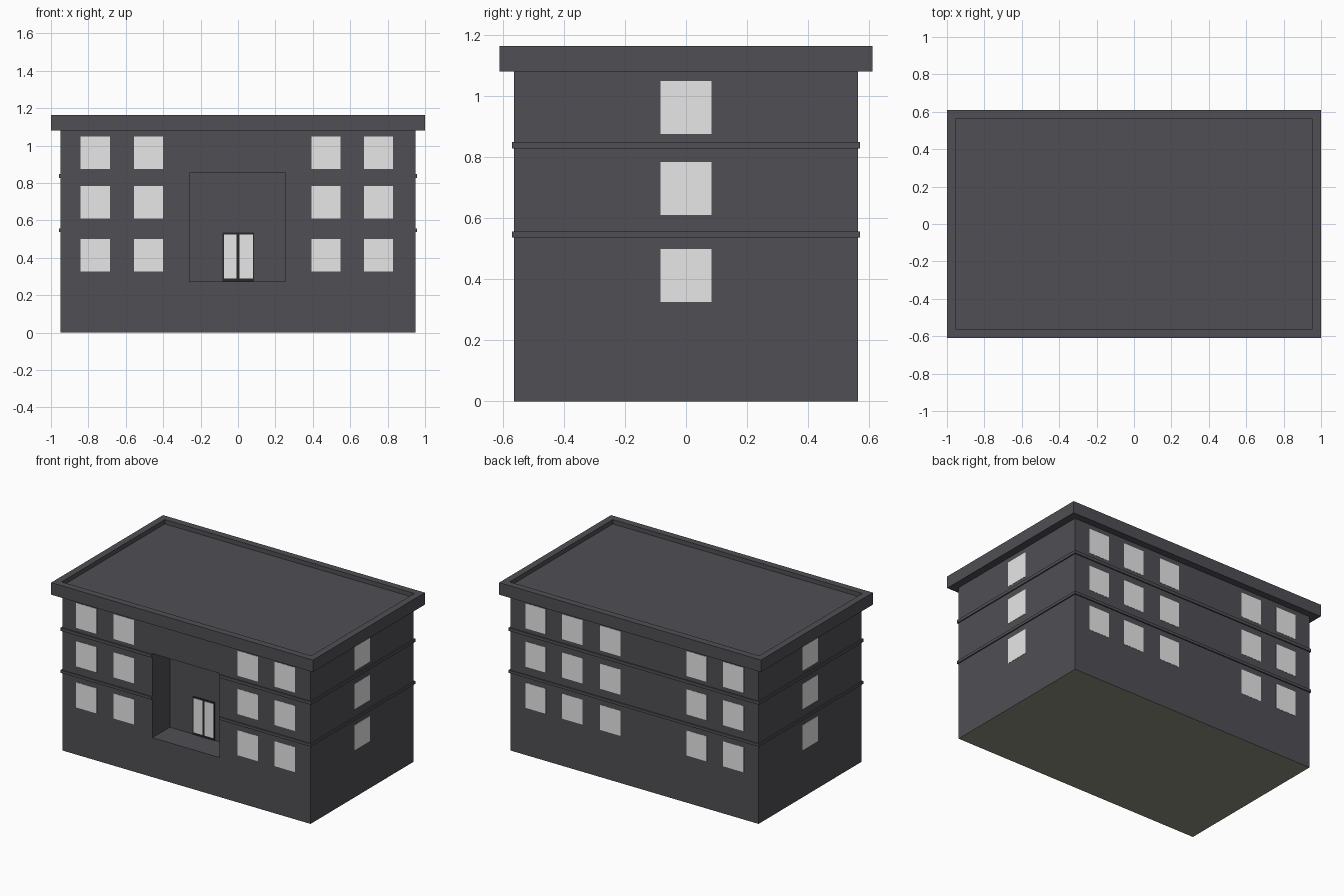
import bpy, bmesh
from mathutils import Vector

if "Cube" in bpy.data.objects:
    bpy.data.objects.remove(bpy.data.objects["Cube"])


def mat(name, rgb):
    m = bpy.data.materials.new(name)
    m.diffuse_color = (*rgb, 1)
    m.use_nodes = True
    m.node_tree.nodes["Principled BSDF"].inputs["Base Color"].default_value = m.diffuse_color
    return m


WALL = mat("charcoal wall", (0.080, 0.077, 0.087))
GLASS = mat("pale window", (0.80, 0.80, 0.80))
BASE = mat("olive underside", (0.28, 0.28, 0.23))
FRAME = mat("dark door frame", (0.02, 0.02, 0.022))


def add_box(bm, x0, x1, y0, y1, z0, z1):
    verts = bmesh.ops.create_cube(bm, size=1)["verts"]
    for v in verts:
        v.co = Vector(((x0 + x1) / 2 + v.co.x * (x1 - x0),
                       (y0 + y1) / 2 + v.co.y * (y1 - y0),
                       (z0 + z1) / 2 + v.co.z * (z1 - z0)))


def finish(bm, name, *mats):
    me = bpy.data.meshes.new(name)
    bm.to_mesh(me)
    bm.free()
    ob = bpy.data.objects.new(name, me)
    bpy.context.collection.objects.link(ob)
    for m in mats:
        me.materials.append(m)
    return ob


def boxes(name, material, *dims):
    bm = bmesh.new()
    for d in dims:
        add_box(bm, *d)
    return finish(bm, name, material)


# Main dimensions
X, Y, EAVE = 0.948, 0.562, 1.08
RX0, RX1, RZ0, RZ1 = -0.26, 0.253, 0.272, 0.853   # entrance recess
RY = -Y + 0.19                                    # recess back wall

# Body with the entrance recess cut out
body = boxes("building_body", WALL, (-X, X, -Y, Y, 0, EAVE + 0.01))
cutter = boxes("recess_cutter", WALL, (RX0, RX1, -Y - 0.1, RY, RZ0, RZ1))
cutter.hide_render = True
mod = body.modifiers.new("recess", 'BOOLEAN')
mod.operation = 'DIFFERENCE'
mod.solver = 'EXACT'
mod.object = cutter
bpy.context.view_layer.objects.active = body
body.select_set(True)
bpy.ops.object.modifier_apply(modifier=mod.name)
bpy.data.objects.remove(cutter, do_unlink=True)

# Underside gets its own colour
body.data.materials.clear()
body.data.materials.append(WALL)
body.data.materials.append(BASE)
for p in body.data.polygons:
    p.material_index = 1 if p.normal.z < -0.9 and p.center.z < 0.01 else 0

# String courses round the building, broken at the recess
P = 0.008
for name, z0, z1 in (("lower_band", 0.537, 0.556), ("upper_band", 0.827, 0.848)):
    boxes(name, WALL,
          (-X - P, RX0, -Y - P, -Y, z0, z1),
          (RX1, X + P, -Y - P, -Y, z0, z1),
          (-X - P, X + P, Y, Y + P, z0, z1),
          (-X - P, -X, -Y, Y, z0, z1),
          (X, X + P, -Y, Y, z0, z1))

# Flat roof slab with a sunken deck inside a parapet
bm = bmesh.new()
add_box(bm, -1, 1, -0.61, 0.61, EAVE, 1.163)
bm.normal_update()
top = [f for f in bm.faces if f.normal.z > 0.9]
bmesh.ops.inset_region(bm, faces=top, thickness=0.047, use_even_offset=True)
deck = bmesh.ops.extrude_discrete_faces(bm, faces=top)["faces"]
bmesh.ops.translate(bm, vec=(0, 0, -0.03), verts=deck[0].verts[:])
finish(bm, "roof", WALL)

# Windows: three rows on every side
T = 0.0015
ROWS = ((0.326, 0.499), (0.61, 0.784), (0.875, 1.048))
FRONT = (-0.763, -0.478, 0.47, 0.752)
BACK = (-0.757, -0.475, 0.185, 0.475, 0.755)
W = 0.078
boxes("front_windows", GLASS,
      *[(x - W, x + W, -Y - T, -Y + T, a, b) for x in FRONT for a, b in ROWS])
boxes("back_windows", GLASS,
      *[(x - W, x + W, Y - T, Y + T, a, b) for x in BACK for a, b in ROWS])
for name, s in (("left_windows", -X), ("right_windows", X)):
    boxes(name, GLASS,
          *[(s - T, s + T, -0.084, 0.084, a, b) for a, b in ROWS])

# Double entrance door on the recess back wall
boxes("door_frame", FRAME, (-0.083, 0.085, RY - 0.004, RY + 0.005, RZ0, 0.535))
boxes("door_panes", GLASS,
      (-0.076, -0.007, RY - 0.006, RY - 0.002, 0.288, 0.525),
      (0.009, 0.079, RY - 0.006, RY - 0.002, 0.288, 0.525))
